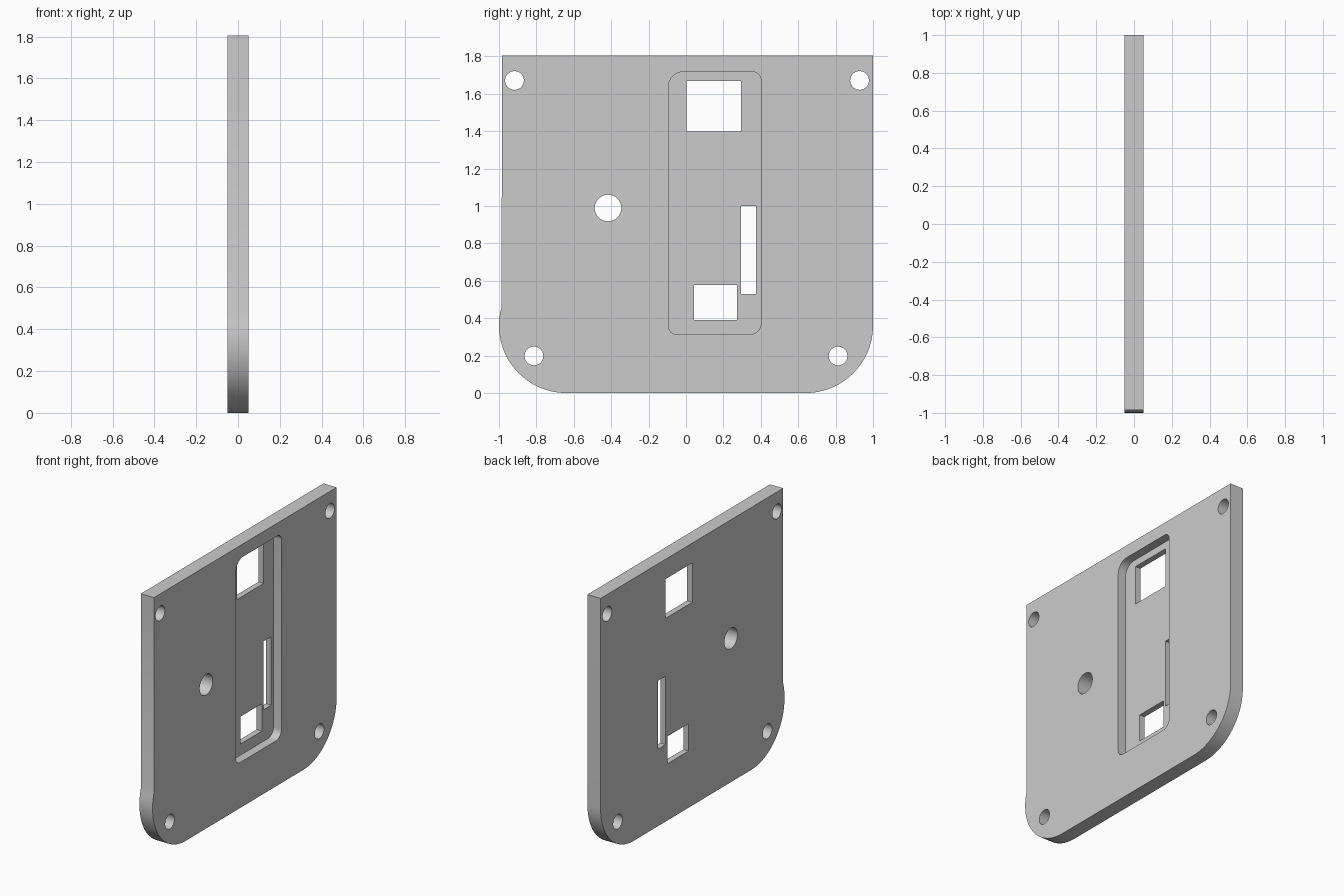
import bpy, bmesh
from math import radians, cos, sin, pi

cube = bpy.data.objects.get("Cube")
if cube:
    bpy.data.objects.remove(cube, do_unlink=True)

HALF = 0.05      # half the plate thickness
FLOOR = -0.01    # x of the recess floor
TOP = 1.805      # plate height

grey = bpy.data.materials.new("plain_grey")
grey.use_nodes = True
grey.diffuse_color = (0.6, 0.6, 0.6, 1)
grey.node_tree.nodes["Principled BSDF"].inputs["Base Color"].default_value = (0.6, 0.6, 0.6, 1)


def arc(cy, cz, r, start, end, steps=24):
    """Points of an arc in the y-z plane, angles in degrees."""
    angles = [radians(start + (end - start) * i / steps) for i in range(steps + 1)]
    return [(cy + r * cos(a), cz + r * sin(a)) for a in angles]


def rectangle(y0, y1, z0, z1):
    return [(y0, z0), (y1, z0), (y1, z1), (y0, z1)]


def circle(cy, cz, r):
    return arc(cy, cz, r, 0, 360, 48)[:-1]


def rounded(y0, y1, z0, z1, bl, br, tr, tl):
    """Rectangle with its own radius at each corner."""
    return (arc(y0 + bl, z0 + bl, bl, 180, 270, 8) + arc(y1 - br, z0 + br, br, 270, 360, 8)
            + arc(y1 - tr, z1 - tr, tr, 0, 90, 8) + arc(y0 + tl, z1 - tl, tl, 90, 180, 8))


def prism(name, outlines, x0, x1):
    """Extrude closed y-z outlines along x."""
    bm = bmesh.new()
    for points in outlines:
        face = bm.faces.new([bm.verts.new((x0, y, z)) for y, z in points])
        new = bmesh.ops.extrude_face_region(bm, geom=[face])["geom"]
        bmesh.ops.translate(bm, vec=(x1 - x0, 0, 0),
                            verts=[v for v in new if isinstance(v, bmesh.types.BMVert)])
    bmesh.ops.recalc_face_normals(bm, faces=bm.faces)
    mesh = bpy.data.meshes.new(name)
    bm.to_mesh(mesh)
    bm.free()
    obj = bpy.data.objects.new(name, mesh)
    bpy.context.collection.objects.link(obj)
    mesh.materials.append(grey)
    return obj


# Plate: square top, rounded bottom, slight bulge at the front lower corner
R = 0.36
outline = (arc(-1 + R, R, R, 163.5, 270) + arc(1 - R, R, R, 270, 360)
           + [(1, TOP), (-0.985, TOP)])
plate = prism("mounting_plate", [outline], -HALF, HALF)

# Cutters: shallow recess, screw holes, round hole, windows
recess = prism("recess_cutter", [rounded(-0.094, 0.401, 0.313, 1.717, 0.045, 0.06, 0.045, 0.08)],
               FLOOR, HALF + 0.05)
holes = [circle(y, z, 0.05) for y, z in
         ((-0.917, 1.671), (0.928, 1.671), (-0.813, 0.198), (0.813, 0.198))]
holes.append(circle(-0.417, 0.989, 0.071))
openings = prism("opening_cutter", holes + [
    rectangle(0.003, 0.294, 1.398, 1.668),
    rectangle(0.293, 0.374, 0.53, 1.0),
    rectangle(0.043, 0.273, 0.39, 0.578)], -0.2, 0.2)

# Cut, then drop the cutters
bpy.context.view_layer.objects.active = plate
plate.select_set(True)
for cutter in (recess, openings):
    cutter.hide_render = True
    mod = plate.modifiers.new("cut", "BOOLEAN")
    mod.operation = "DIFFERENCE"
    mod.solver = "EXACT"
    mod.object = cutter
    bpy.ops.object.modifier_apply(modifier=mod.name)
    bpy.data.objects.remove(cutter, do_unlink=True)

bpy.ops.object.shade_smooth_by_angle(angle=pi / 6)
